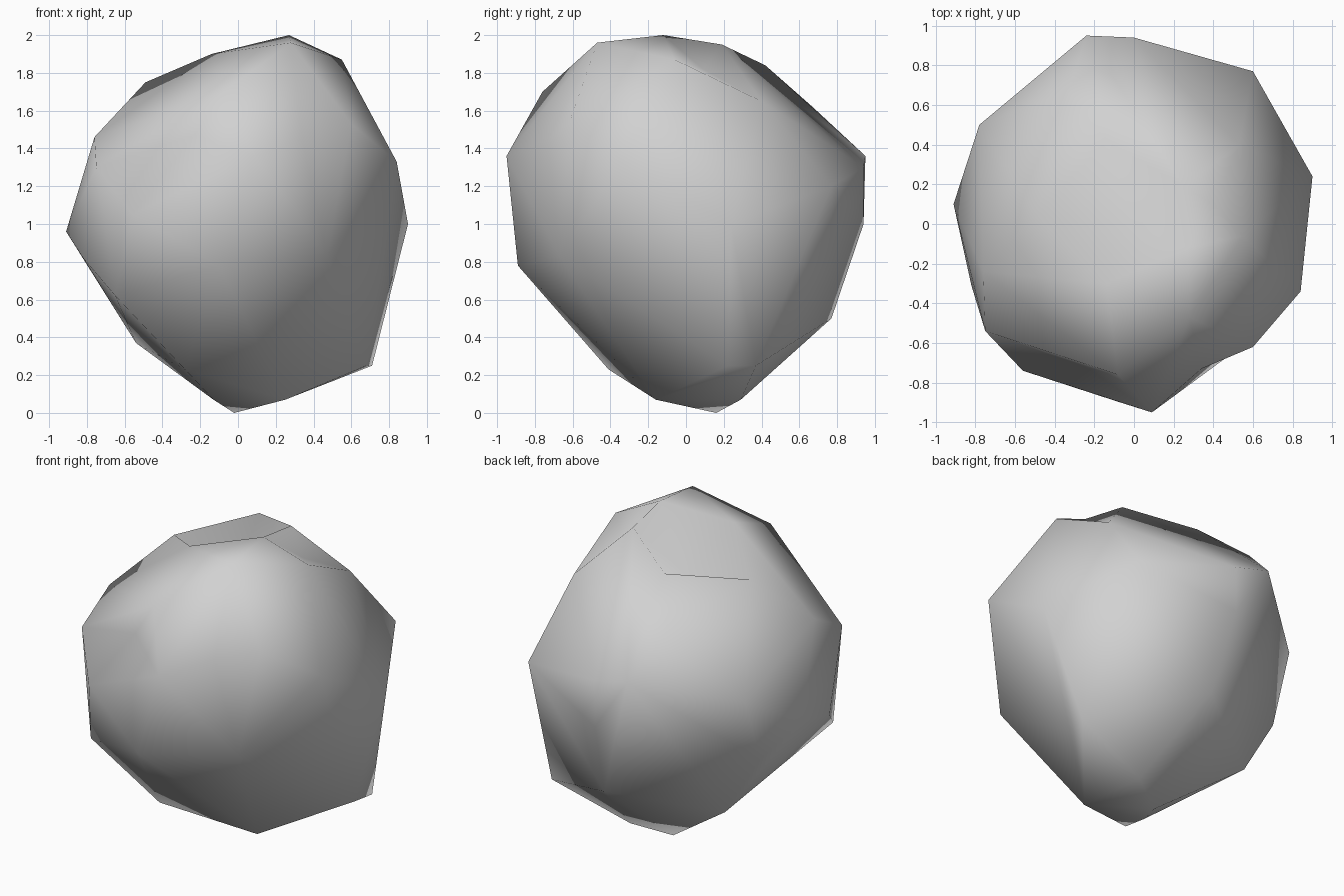
import bpy
import bmesh
from mathutils import Vector

# Remove the default cube
default_cube = bpy.data.objects.get("Cube")
if default_cube:
    bpy.data.objects.remove(default_cube, do_unlink=True)


def make_material(name, colour):
    material = bpy.data.materials.new(name)
    material.use_nodes = True
    material.diffuse_color = colour
    for node in material.node_tree.nodes:
        if node.type == "BSDF_PRINCIPLED":
            node.inputs["Base Color"].default_value = colour
            node.inputs["Roughness"].default_value = 0.9
    return material


# Named corners that border a dent
peak, front_peak, ridge = (.27, -.12, 2), (.28, -.47, 1.96), (-.14, -.3, 1.9)
side_crest, back_crest = (-.49, .04, 1.75), (-.14, .42, 1.84)
back_peak, left_peak, left_slope = (.25, .19, 1.95), (.55, -.06, 1.87), (.53, .4, 1.65)
brow, nose, cheek = (-.08, -.76, 1.7), (.09, -.95, 1.36), (.6, -.62, 1.53)
right_cheek, right_jaw, left_jaw = (-.75, -.54, 1.3), (-.56, -.74, 1.05), (.47, -.67, .83)

crown = [
    peak, front_peak, ridge, side_crest, back_crest, back_peak, left_peak,
    left_slope, brow, (-.33, .67, 1.62),
]
shoulders = [
    nose, cheek, right_cheek, (-.76, -.24, 1.46), (.84, -.34, 1.33),
    (.6, .77, 1.2), (0, .94, 1.3), (-.24, .95, 1.36), (-.78, .5, 1.2),
]
waist = [
    right_jaw, left_jaw, (-.91, .1, .96), (-.82, -.31, .82), (-.1, -.89, .78),
    (.9, .24, 1), (0, .94, 1), (-.78, .35, .77),
]
foot = [
    (.05, .77, .5), (.71, .37, .25), (.68, .22, .25), (-.54, .37, .37),
    (-.65, -.59, .62), (-.5, -.2, .42), (-.28, -.41, .23), (.25, -.16, .07),
    (-.13, -.05, .07), (.2, .29, .07), (-.02, .16, 0),
]

# Each dent is the corners around it and its deepest point
dents = [
    ((peak, ridge, side_crest, back_crest, back_peak), (0, -.03, 1.61)),
    ((peak, left_peak, left_slope, back_peak), (.41, .09, 1.82)),
    ((nose, cheek, front_peak, left_jaw), (.34, -.73, 1.45)),
    ((brow, nose, right_jaw, right_cheek), (-.23, -.73, 1.47)),
]


def wrap_corners(mesh_builder, corners):
    """Stretch a skin over the corners and drop any that end up inside it."""
    verts = [mesh_builder.verts.new(corner) for corner in corners]
    bmesh.ops.convex_hull(mesh_builder, input=verts)
    loose = [v for v in mesh_builder.verts if not v.link_faces]
    bmesh.ops.delete(mesh_builder, geom=loose, context="VERTS")


def sink_dent(mesh_builder, rim, floor):
    """Merge the faces spanning the rim and push their centre down to the floor."""
    rim_points = [Vector(point) for point in rim]

    def on_rim(vert):
        return any((vert.co - point).length < .001 for point in rim_points)

    spanning = [f for f in mesh_builder.faces if all(on_rim(v) for v in f.verts)]
    merged = bmesh.ops.dissolve_faces(mesh_builder, faces=spanning)["region"]
    poked = bmesh.ops.poke(mesh_builder, faces=merged)
    for vert in poked["verts"]:
        vert.co = floor


# Boulder body with a deep hollow in the top and shallow dents around it
builder = bmesh.new()
wrap_corners(builder, crown + shoulders + waist + foot)
for dent_rim, dent_floor in dents:
    sink_dent(builder, dent_rim, dent_floor)
bmesh.ops.recalc_face_normals(builder, faces=builder.faces[:])
for face in builder.faces:
    face.smooth = True

mesh = bpy.data.meshes.new("boulder")
builder.to_mesh(mesh)
builder.free()
mesh.materials.append(make_material("stone_grey", (.64, .64, .64, 1)))
boulder = bpy.data.objects.new("boulder", mesh)
bpy.context.collection.objects.link(boulder)
